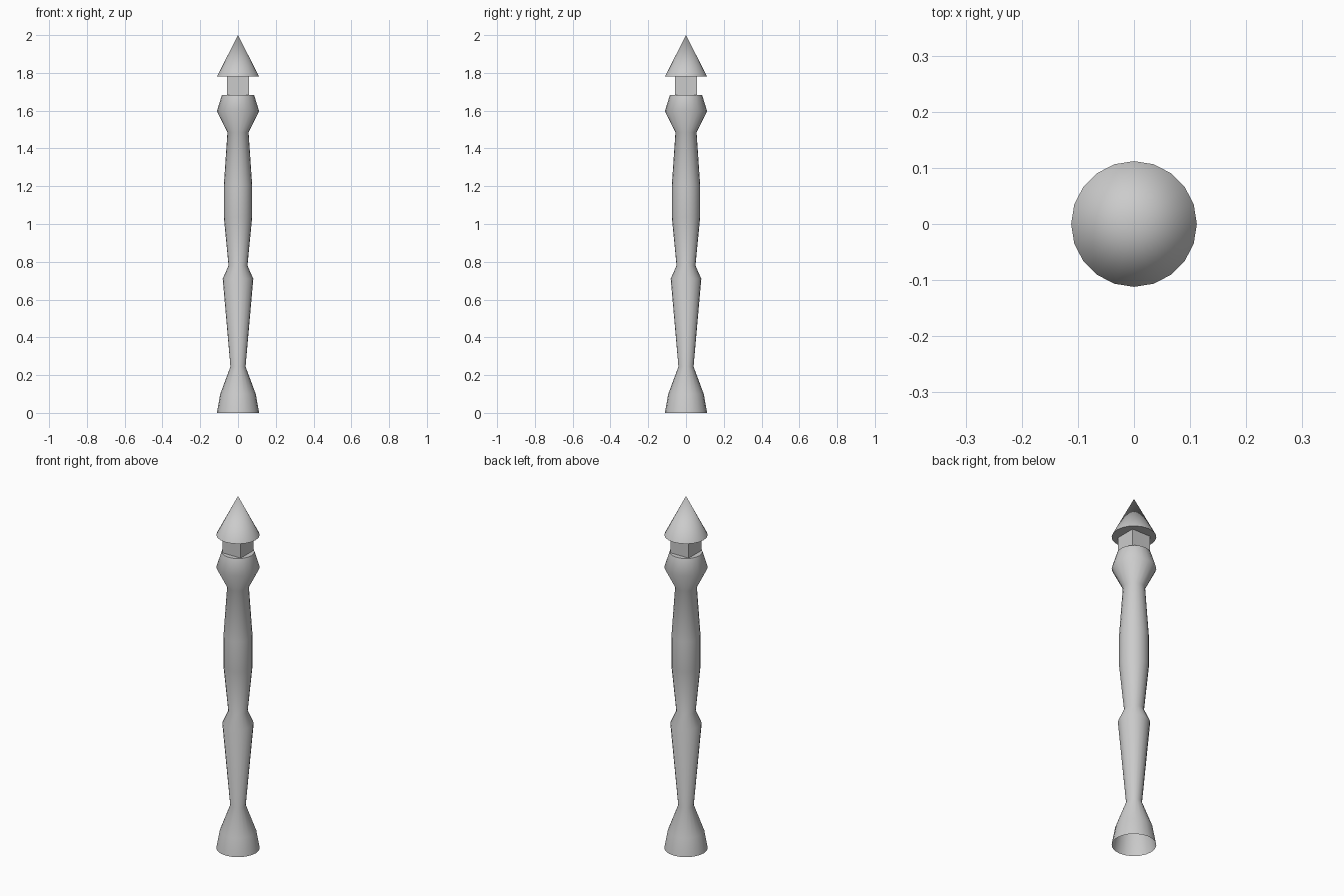
import bpy, bmesh
from math import sin, cos, radians, pi

if "Cube" in bpy.data.objects:
    bpy.data.objects.remove(bpy.data.objects["Cube"])

SIDES = 20


def finish(bm, name, angle=None):
    mesh = bpy.data.meshes.new(name)
    bm.to_mesh(mesh)
    bm.free()
    obj = bpy.data.objects.new(name, mesh)
    bpy.context.collection.objects.link(obj)
    if angle:
        bpy.ops.object.select_all(action='DESELECT')
        obj.select_set(True)
        bpy.context.view_layer.objects.active = obj
        bpy.ops.object.shade_smooth_by_angle(angle=radians(angle))
    return obj


def lathe(name, profile, cap_bottom=False, cap_top=False, angle=50):
    """Turn (radius, z) points around z; radius 0 makes a tip."""
    bm = bmesh.new()
    rings = []
    for r, z in profile:
        n = SIDES if r else 1
        rings.append([bm.verts.new((r * cos(2 * pi * i / SIDES),
                                    r * sin(2 * pi * i / SIDES), z))
                      for i in range(n)])
    for a, b in zip(rings, rings[1:]):
        for i in range(SIDES):
            j = (i + 1) % SIDES
            if len(b) == 1:
                bm.faces.new((a[i], a[j], b[0]))
            else:
                bm.faces.new((a[i], a[j], b[j], b[i]))
    if cap_bottom:
        bm.faces.new(rings[0][::-1])
    if cap_top:
        bm.faces.new(rings[-1])
    return finish(bm, name, angle)


# Turned shaft, open underneath
lathe("turned_post",
      [(0.112, 0), (0.094, 0.10), (0.04, 0.245), (0.081, 0.71),
       (0.05, 0.78), (0.075, 1.035), (0.075, 1.205), (0.056, 1.485),
       (0.112, 1.597), (0.085, 1.684)], cap_top=True)

# Square neck
bm = bmesh.new()
bmesh.ops.create_cube(bm, size=1)
bmesh.ops.scale(bm, vec=(0.114, 0.114, 0.096), verts=bm.verts)
bmesh.ops.translate(bm, vec=(0, 0, 1.732), verts=bm.verts)
bmesh.ops.delete(bm, geom=[f for f in bm.faces if abs(f.normal.z) > 0.5],
                 context='FACES_ONLY')
finish(bm, "square_neck")

# Pointed cap
lathe("pointed_cap", [(0.112, 1.78), (0, 2.0)], cap_bottom=True)
